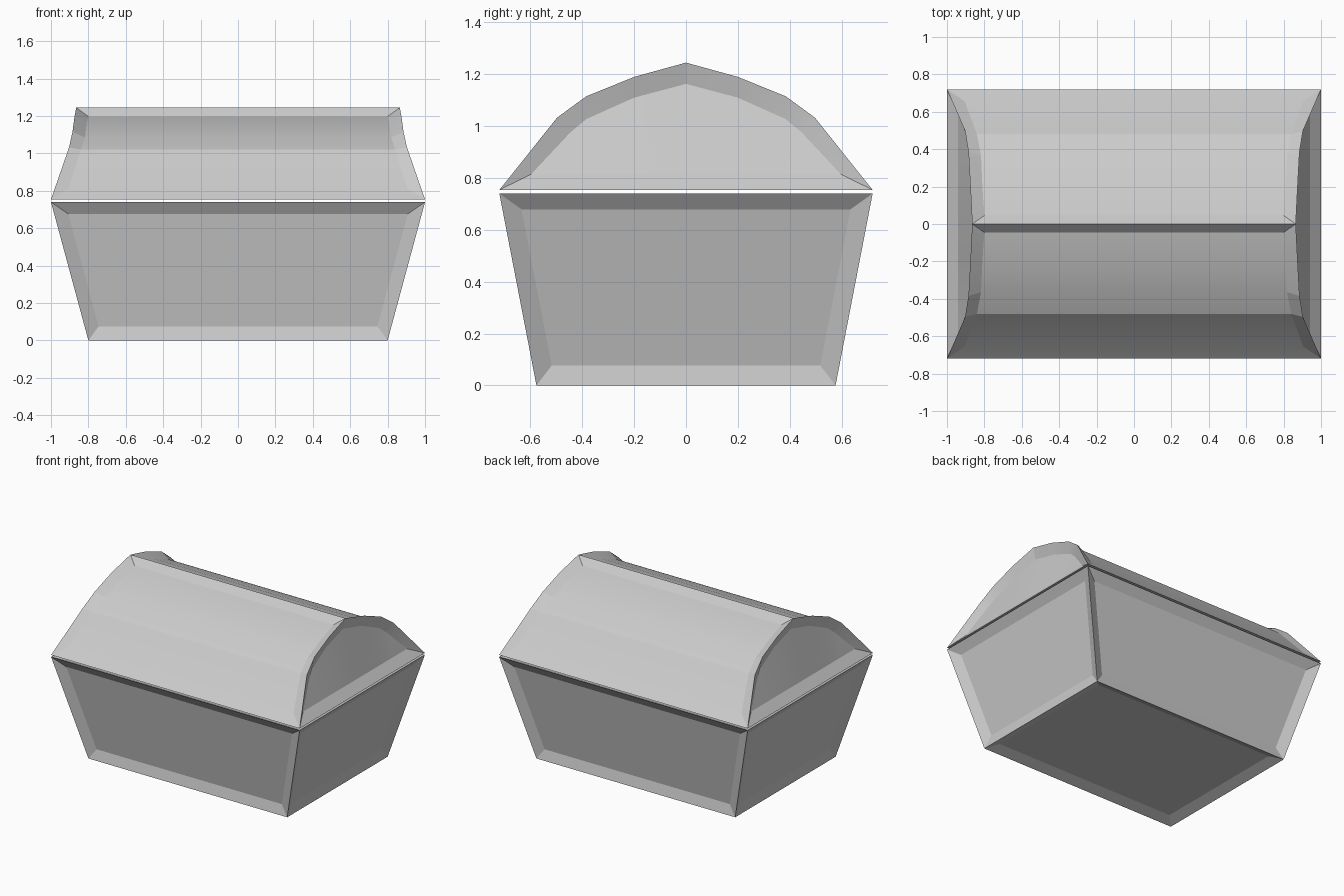
import bpy, bmesh, math

if "Cube" in bpy.data.objects:
    bpy.data.objects.remove(bpy.data.objects["Cube"])


def finish(bm, name):
    bmesh.ops.remove_doubles(bm, verts=bm.verts, dist=0.0005)
    bmesh.ops.recalc_face_normals(bm, faces=bm.faces)
    me = bpy.data.meshes.new(name)
    bm.to_mesh(me)
    bm.free()
    ob = bpy.data.objects.new(name, me)
    bpy.context.collection.objects.link(ob)
    bpy.ops.object.select_all(action='DESELECT')
    ob.select_set(True)
    bpy.context.view_layer.objects.active = ob
    bpy.ops.object.shade_smooth_by_angle(angle=math.radians(12))
    return ob


# Chest base: tapered box with a recessed panel on every face
bm = bmesh.new()
bmesh.ops.create_cube(bm, size=2)
for v in bm.verts:
    top = v.co.z > 0
    v.co.x *= 1.0 if top else 0.8
    v.co.y *= 0.72 if top else 0.577
    v.co.z = 0.74 if top else 0.0
bm.normal_update()
bmesh.ops.inset_individual(bm, faces=bm.faces[:], thickness=0.071, depth=-0.03,
                           use_even_offset=True)
finish(bm, "chest_base")

# Chest lid: arched rim (x, y, z from ridge to lower edge), with the inner
# outlines of the recessed curved panels and recessed end panels
RIM = [(0.865, 0, 1.245), (0.875, 0.2, 1.19), (0.885, 0.385, 1.115),
       (0.903, 0.497, 1.033), (1.0, 0.72, 0.754)]
PANEL = [(0.80, 0.045, 1.197), (0.81, 0.19, 1.157), (0.818, 0.365, 1.085),
         (0.84, 0.48, 1.02), (0.905, 0.655, 0.815)]
END = [(0.845, 0, 1.163), (0.852, 0.2, 1.11), (0.868, 0.385, 1.027),
       (0.885, 0.447, 0.975), (0.942, 0.597, 0.815)]

bm = bmesh.new()


def face(*pts):
    bm.faces.new([bm.verts.new(p) for p in pts])


def flip(p, sx, sy):
    return (p[0] * sx, p[1] * sy, p[2])


for sy in (-1, 1):
    R, L = ([flip(p, s, sy) for p in RIM] for s in (1, -1))
    PR, PL = ([flip(p, s, sy) for p in PANEL] for s in (1, -1))
    for i in range(4):
        face(PL[i], PR[i], PR[i + 1], PL[i + 1])      # curved panel
    for i in (0, 4):
        face(L[i], R[i], PR[i], PL[i])                # ridge and lower border
    for sx, rim, pan in ((1, R, PR), (-1, L, PL)):
        end = [flip(p, sx, sy) for p in END]
        low = [(end[4][0], p[1], end[4][2]) for p in end]
        for i in range(4):
            face(rim[i], rim[i + 1], pan[i + 1], pan[i])   # panel side border
            face(rim[i], rim[i + 1], end[i + 1], end[i])   # end arch border
            if i < 3:
                face(end[i], end[i + 1], low[i + 1], low[i])
            else:
                face(end[3], end[4], low[3])
        # lower border of the end panel
        mid = (rim[4][0], 0, rim[4][2])
        face(mid, rim[4], *reversed(low))
    # underside
    z = RIM[4][2]
    face(L[4], R[4], (1, 0, z), (-1, 0, z))
finish(bm, "chest_lid")
